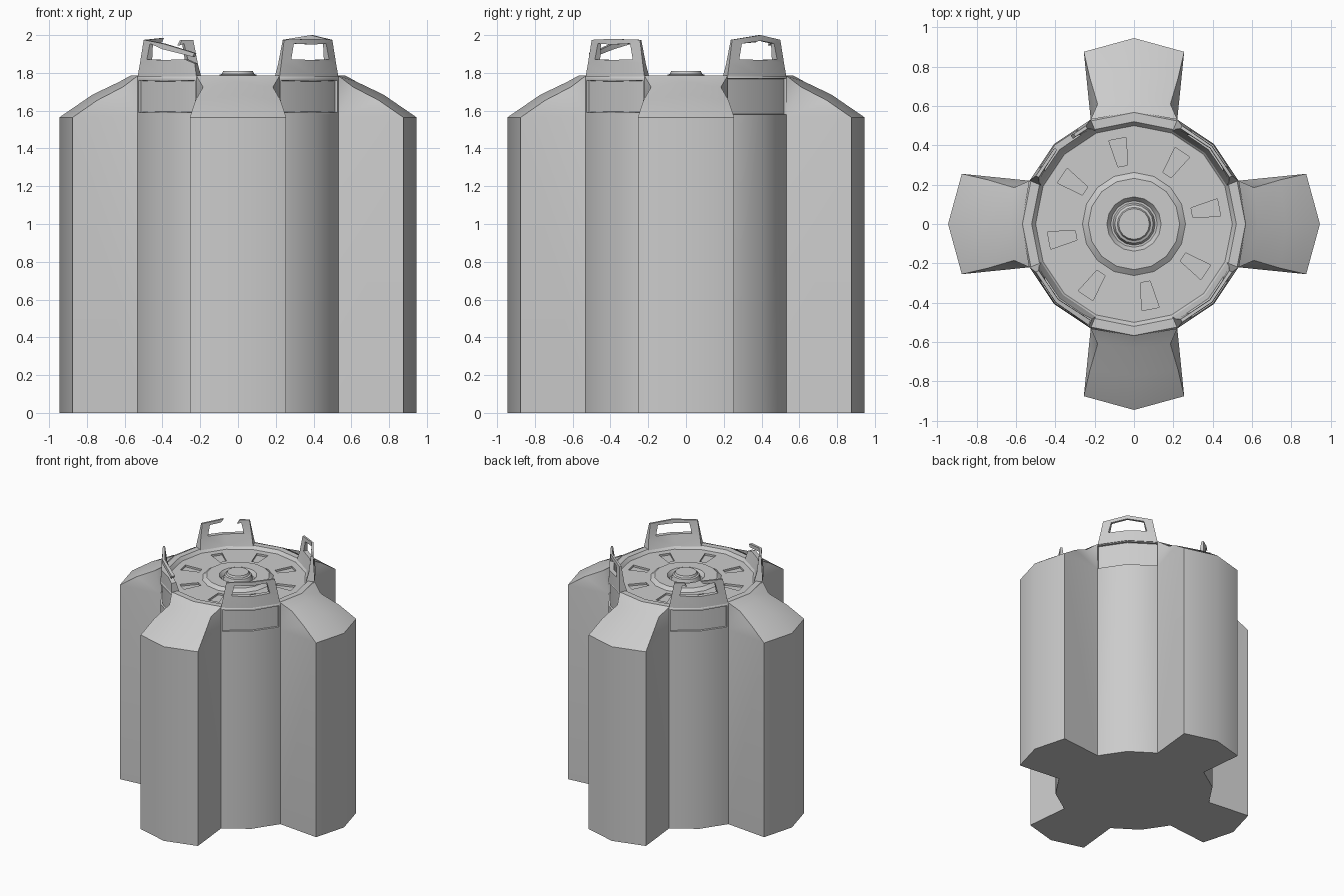
import bpy, bmesh
from math import radians, cos, sin, pi
from mathutils import Vector, Matrix

if "Cube" in bpy.data.objects:
    bpy.data.objects.remove(bpy.data.objects["Cube"])

R = 0.575   # core radius (16 sides)


def finish(name, bm, angle=None):
    bmesh.ops.remove_doubles(bm, verts=bm.verts, dist=1e-5)
    bmesh.ops.recalc_face_normals(bm, faces=bm.faces)
    me = bpy.data.meshes.new(name)
    bm.to_mesh(me)
    bm.free()
    ob = bpy.data.objects.new(name, me)
    bpy.context.collection.objects.link(ob)
    if angle:
        smooth(ob, angle)
    return ob


def smooth(ob, angle):
    bpy.ops.object.select_all(action='DESELECT')
    ob.select_set(True)
    bpy.context.view_layer.objects.active = ob
    bpy.ops.object.shade_smooth_by_angle(angle=radians(angle))


def polar(r, deg, z=0):
    return Vector((r * cos(radians(deg)), r * sin(radians(deg)), z))


# Core: lathed 16-sided drum with rim, recessed lid, hub ring and knob
def make_core():
    profile = [(R, 0), (R, 1.58), (R, 1.77), (R - .008, 1.785), (.52, 1.785), (.5, 1.76),
               (.262, 1.76), (.232, 1.782), (.138, 1.782), (.118, 1.755), (.108, 1.755),
               (.098, 1.79), (.085, 1.795), (.078, 1.81)]
    bm = bmesh.new()
    rings = [[bm.verts.new(polar(r, i * 22.5, z)) for i in range(16)] for r, z in profile]
    walls = {}
    for k, (a, b) in enumerate(zip(rings, rings[1:])):
        for i in range(16):
            j = (i + 1) % 16
            f = bm.faces.new((a[i], a[j], b[j], b[i]))
            if k == 1:
                walls[i] = f
    bm.faces.new(rings[0][::-1])
    bm.faces.new(rings[-1])
    # recessed label panels below the handles
    for q in range(4):
        pair = [walls[q * 4 + 1], walls[q * 4 + 2]]
        bmesh.ops.inset_region(bm, faces=pair, thickness=.014, depth=0)
        bmesh.ops.inset_region(bm, faces=pair, thickness=.002, depth=-.014)
    core = finish("core_drum", bm)

    # trapezoid slots cut into the lid
    bm = bmesh.new()
    for k in range(8):
        rot = Matrix.Rotation(radians(11 + 45 * k), 4, 'Z')
        pts = [(.3, -.025), (.44, -.045), (.44, .045), (.3, .025)]
        lo = [bm.verts.new(rot @ Vector((x, y, 1.745))) for x, y in pts]
        hi = [bm.verts.new(rot @ Vector((x, y, 1.80))) for x, y in pts]
        bm.faces.new(lo[::-1])
        bm.faces.new(hi)
        for i in range(4):
            j = (i + 1) % 4
            bm.faces.new((lo[i], lo[j], hi[j], hi[i]))
    cutter = finish("slot_cutter", bm)
    cutter.hide_render = True
    mod = core.modifiers.new("slots", 'BOOLEAN')
    mod.operation, mod.object, mod.solver = 'DIFFERENCE', cutter, 'EXACT'
    bpy.context.view_layer.objects.active = core
    bpy.ops.object.modifier_apply(modifier=mod.name)
    bpy.data.objects.remove(cutter)
    smooth(core, 24)


# Lobe: buttress with pointed front and sloping, pinched shoulder
def make_lobe(name, deg):
    rot = Matrix.Rotation(radians(deg), 4, 'Z')
    bm = bmesh.new()
    # rows of (half width, edge y, edge z, centre y, centre z)
    rows = [(.255, .875, 0, .945, 0), (.255, .875, 1.565, .945, 1.565),
            (.225, .745, 1.655, .77, 1.685), (.185, .61, 1.725, .63, 1.752),
            (.22, .531, 1.785, .57, 1.785)]
    grid = [[bm.verts.new(rot @ Vector(p)) for p in
             ((-w, ey, ez), (0, cy, cz), (w, ey, ez))] for w, ey, ez, cy, cz in rows]
    for a, b in zip(grid, grid[1:]):
        for i in (0, 1):
            bm.faces.new((a[i], a[i + 1], b[i + 1], b[i]))
    necks = []
    for i, s in ((0, -1), (2, 1)):
        n0, n1 = [bm.verts.new(rot @ Vector((s * .22, .531, z))) for z in (0, 1.57)]
        necks.append(n0)
        bm.faces.new((n0, grid[0][i], grid[1][i], n1))
        for a, b in zip(grid[1:], grid[2:]):
            bm.faces.new((n1, a[i], b[i]))
    bm.faces.new((necks[0], *grid[0], necks[1]))
    finish(name, bm, 44)


# Handle: flat pattern in (t, z), wrapped on the drum wall and tapered in thickness
def make_handle(name, deg, faces):
    def wrap(t, z, inner):
        p = polar(R, deg).lerp(polar(R, deg + (22.5 if t > 0 else -22.5)), abs(t))
        lean = 1 - .12 * (z - 1.78)
        if inner:
            thick = .065 - .35 * (z - 1.78) if z < 1.88 else .03 - .14 * (z - 1.88)
            lean -= thick / R
        return Vector((p.x * lean, p.y * lean, z))
    bm = bmesh.new()
    edges = {}
    for f in faces:
        for inner in (False, True):
            bm.faces.new([bm.verts.new(wrap(t, z, inner)) for t, z in f])
        for a, b in zip(f, f[1:] + f[:1]):
            edges.setdefault(frozenset((a, b)), []).append((a, b))
    for uses in edges.values():
        if len(uses) == 1:          # close the open border
            a, b = uses[0]
            bm.faces.new([bm.verts.new(wrap(*p, i)) for p, i in
                          ((a, False), (b, False), (b, True), (a, True))])
    finish(name, bm, 24)


def mirror(face):
    return [(-t, z) for t, z in face]


base = [(-1, 1.78), (0, 1.78), (0, 1.868), (-.65, 1.872), (-.94, 1.85)]
post = [(-.94, 1.85), (-.65, 1.872), (-.56, 1.955), (-.84, 1.975)]


def beam(top):
    return [(-.84, 1.975), (-.56, 1.955), (0, top - .03), (0, top)]


bases = [base, mirror(base)]
posts = [post, mirror(post)]
bent = [[(-.84, 1.975), (-.56, 1.955), (0, 1.925), (0, 1.955)],
        [(0, 1.955), (0, 1.925), (.88, 1.885), (.92, 1.905)]]
snapped = [[(.84, 1.975), (.56, 1.955), (.15, 1.962), (.05, 1.985)],
           [(-.84, 1.975), (-.56, 1.955), (-.42, 1.945), (-.5, 1.975)]]

make_core()
for i, side in enumerate(("back", "left", "front", "right")):
    make_lobe("lobe_" + side, 90 * i)
make_handle("handle_back_right", 45, bases + posts + [beam(2.0), mirror(beam(2.0))])
make_handle("handle_front_right", -45, bases + posts + [beam(1.98), mirror(beam(1.98))])
make_handle("handle_front_left_bent", 225, bases + [post] + bent)
make_handle("handle_back_left_snapped", 135, bases + posts + snapped)
